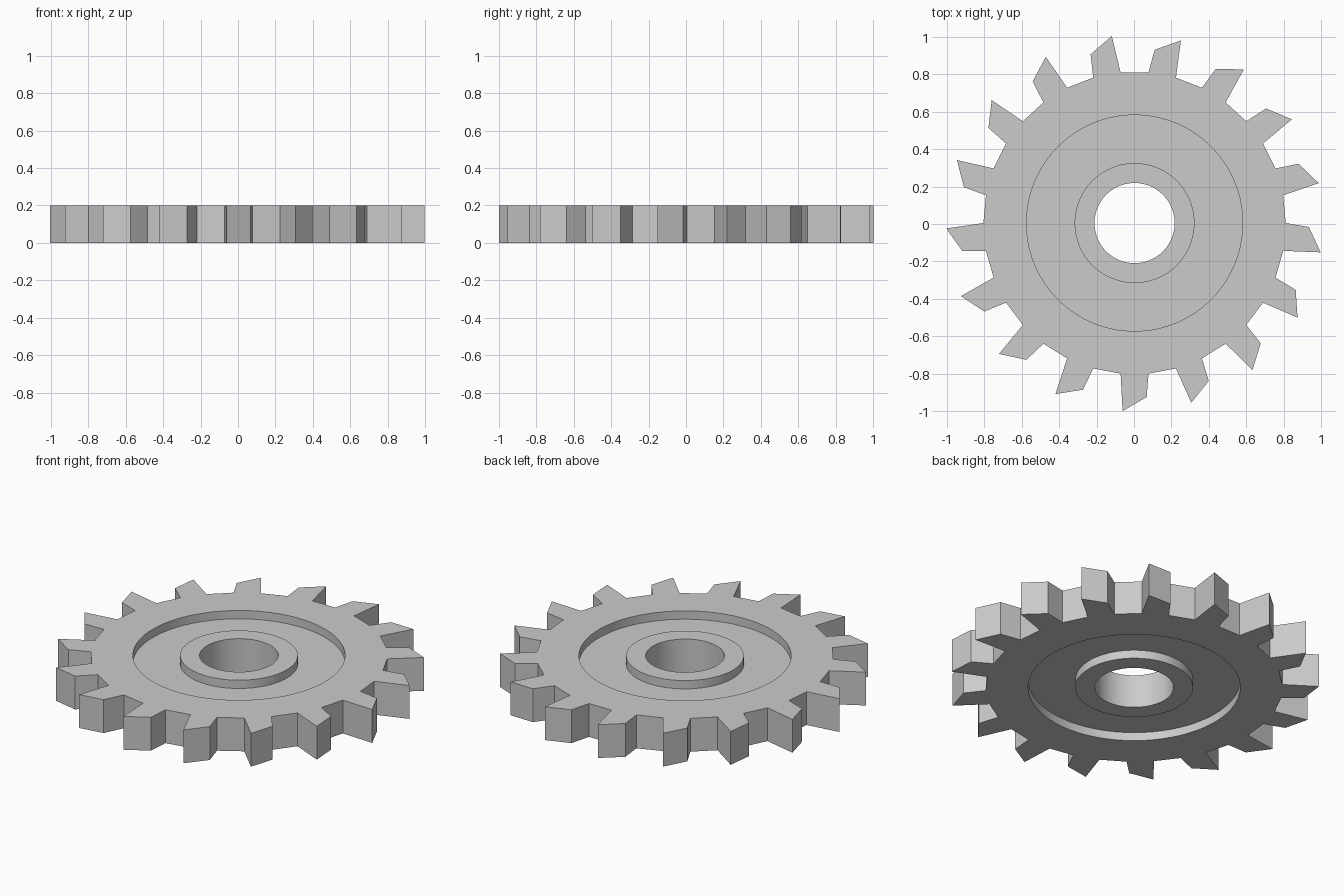
import bpy, bmesh
from math import radians, cos, sin

if "Cube" in bpy.data.objects:
    bpy.data.objects.remove(bpy.data.objects["Cube"])

TEETH = 17
STEP = 360 / TEETH
CX, CY = 0.003, 0.005          # hub axis after centring the bounds
HEIGHT, RECESS = 0.2, 0.05
# one slanted tooth: (angle offset, radius)
TOOTH = [(-5.3, 0.807), (-3.65, 1.006), (4.0, 0.931), (5.3, 0.807)]

bm = bmesh.new()


def loop(points, z):
    return [bm.verts.new((CX + r * cos(radians(a)), CY + r * sin(radians(a)), z))
            for a, r in points]


def circle(r, z):
    return loop([(79.41 + STEP * k + STEP / 4 * (j - 1.5), r)
                 for k in range(TEETH) for j in range(4)], z)


def outline(z):
    return loop([(79.41 + STEP * k + a, r) for k in range(TEETH) for a, r in TOOTH], z)


# cross-section: tooth rim, top recess, hub, bore, bottom hub, bottom recess
T, B = HEIGHT, 0.0
rings = [outline(B), outline(T),
         circle(0.577, T), circle(0.577, T - RECESS),
         circle(0.32, T - RECESS), circle(0.32, T),
         circle(0.214, T), circle(0.214, B),
         circle(0.32, B), circle(0.32, B + RECESS),
         circle(0.577, B + RECESS), circle(0.577, B)]
for i, lower in enumerate(rings):
    upper = rings[(i + 1) % len(rings)]
    n = len(lower)
    for j in range(n):
        k = (j + 1) % n
        bm.faces.new((lower[j], lower[k], upper[k], upper[j]))
bmesh.ops.recalc_face_normals(bm, faces=bm.faces)

mesh = bpy.data.meshes.new("ratchet_gear")
bm.to_mesh(mesh)
bm.free()
gear = bpy.data.objects.new("ratchet_gear", mesh)
bpy.context.collection.objects.link(gear)

# round walls smooth, tooth edges sharp
bpy.context.view_layer.objects.active = gear
gear.select_set(True)
bpy.ops.object.shade_smooth_by_angle(angle=radians(15))
